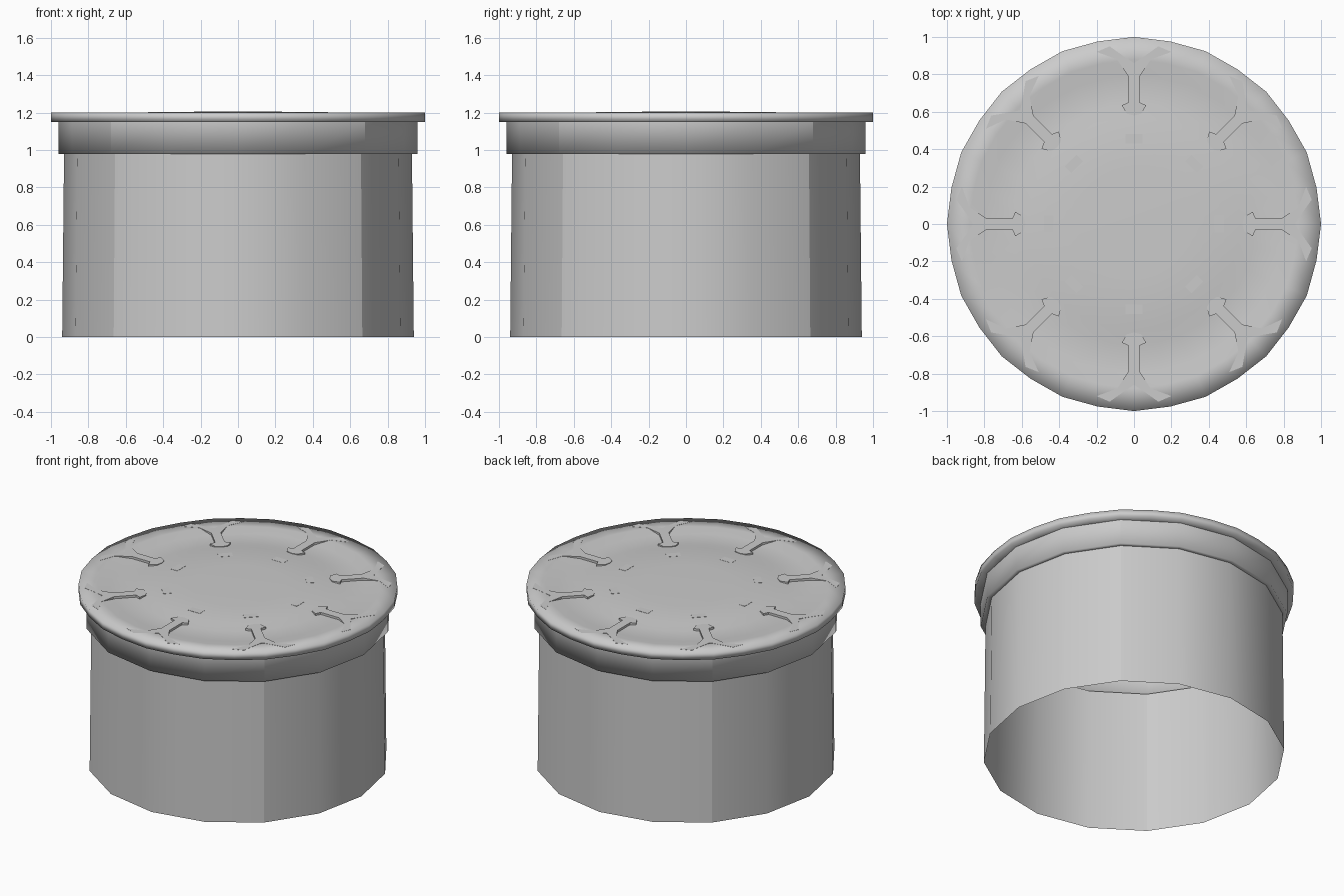
import bpy, bmesh, math
from mathutils import Matrix, Vector

if "Cube" in bpy.data.objects:
    bpy.data.objects.remove(bpy.data.objects["Cube"], do_unlink=True)

GREY = (0.6, 0.6, 0.6, 1)
mat = bpy.data.materials.new("plain grey")
mat.use_nodes = True
mat.diffuse_color = GREY
mat.node_tree.nodes["Principled BSDF"].inputs["Base Color"].default_value = GREY


def finish(bm, name):
    mesh = bpy.data.meshes.new(name)
    bm.to_mesh(mesh)
    bm.free()
    mesh.materials.append(mat)
    obj = bpy.data.objects.new(name, mesh)
    bpy.context.collection.objects.link(obj)
    return obj


def lathe(name, profile, sides, odd_scale=1.0):
    """Turn a profile of (radius, height) about z; horizontal corners and diagonal seams stay sharp."""
    bm = bmesh.new()
    rings = []
    for r, z in profile:
        if r == 0:
            rings.append([bm.verts.new((0, 0, z))] * sides)
            continue
        ring = []
        for i in range(sides):
            a = math.tau * i / sides
            k = r * (odd_scale if i % 2 else 1)
            ring.append(bm.verts.new((k * math.cos(a), k * math.sin(a), z)))
        rings.append(ring)
    for low, high in zip(rings, rings[1:]):
        for i in range(sides):
            j = (i + 1) % sides
            corners = list(dict.fromkeys((low[i], low[j], high[j], high[i])))
            bm.faces.new(corners).smooth = True
    for e in bm.edges:
        mid = (e.verts[0].co + e.verts[1].co) / 2
        upright = abs(e.verts[0].co.z - e.verts[1].co.z) > 0.1
        diagonal = abs(abs(mid.x) - abs(mid.y)) < 0.01
        bent = len(e.link_faces) == 2 and e.calc_face_angle(0) > math.radians(40)
        if (upright and diagonal) or bent:
            e.smooth = False
    return finish(bm, name)


def plate(name, outline, bottom, top, angle):
    """Flat plate from an outline that points along +y, turned to the given angle."""
    bm = bmesh.new()
    face = bm.faces.new([bm.verts.new((x, y, bottom)) for x, y in outline])
    new = bmesh.ops.extrude_face_region(bm, geom=[face])["geom"]
    bmesh.ops.translate(bm, vec=Vector((0, 0, top - bottom)),
                        verts=[g for g in new if isinstance(g, bmesh.types.BMVert)])
    bmesh.ops.recalc_face_normals(bm, faces=bm.faces)
    bm.transform(Matrix.Rotation(angle, 4, "Z"))
    return finish(bm, name)


# Open-bottomed body and the collar under the lid
lathe("body_wall", [(0.94, 0), (0.93, 0.98)], 16)
lathe("collar", [(0.93, 0.98), (0.96, 0.98), (0.96, 1.15)], 16)

# Lid with a shallow ring-shaped trough and a slightly domed middle
lathe("lid", [(0.93, 1.15), (1, 1.15), (1, 1.2), (0.88, 1.2), (0.8, 1.186),
              (0.65, 1.186), (0.57, 1.2), (0.3, 1.204), (0, 1.207)], 32, 0.995)

# Eight forked arrows and small pads around the lid
half = [(0.04, 0.59), (0.065, 0.635), (0.03, 0.65), (0.03, 0.79),
        (0.09, 0.88), (0.2, 0.92), (0.13, 0.95), (0.06, 0.9)]
arrow = [(0, 0.58)] + half + [(0, 0.86)] + [(-x, y) for x, y in reversed(half)]
pad = [(-0.045, 0.43), (0.045, 0.43), (0.045, 0.48), (-0.045, 0.48)]
for i in range(8):
    turn = i * math.tau / 8
    plate(f"arrow_{i + 1}", arrow, 1.18, 1.201, turn)
    plate(f"pad_{i + 1}", pad, 1.198, 1.203, turn)
